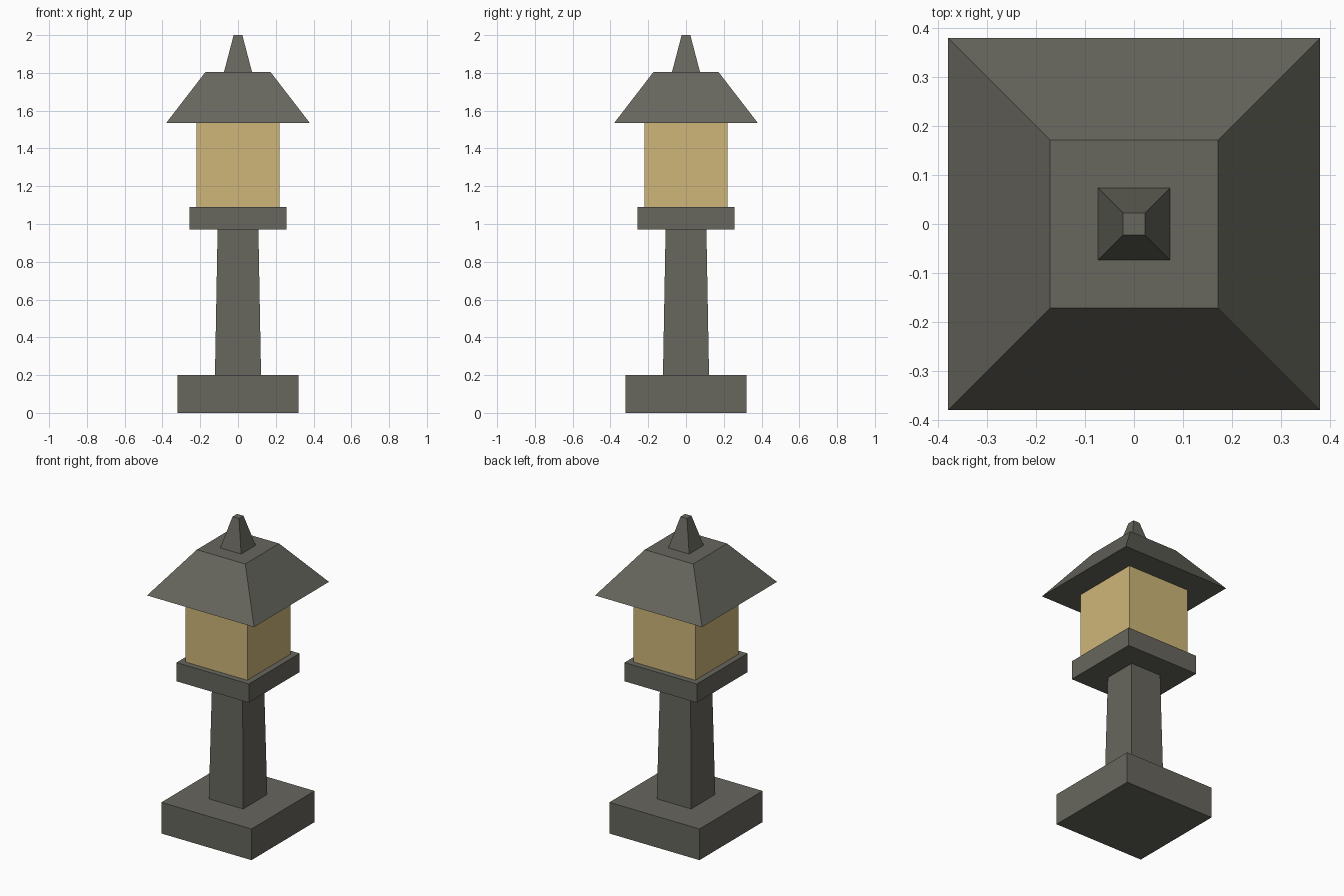
import bpy, bmesh

if "Cube" in bpy.data.objects:
    bpy.data.objects.remove(bpy.data.objects["Cube"])


def material(name, color):
    m = bpy.data.materials.new(name)
    m.diffuse_color = (*color, 1.0)
    m.use_nodes = True
    m.node_tree.nodes["Principled BSDF"].inputs["Base Color"].default_value = m.diffuse_color
    return m


stone = material("grey stone", (0.135, 0.133, 0.110))
glow = material("warm lamp glow", (0.62, 0.47, 0.19))


def square_block(name, z0, z1, bottom, top, mat):
    """Square block from z0 to z1 with half-widths bottom and top."""
    bm = bmesh.new()
    bmesh.ops.create_cube(bm, size=2)
    for v in bm.verts:
        upper = v.co.z > 0
        half = top if upper else bottom
        v.co.x *= half
        v.co.y *= half
        v.co.z = z1 if upper else z0
    mesh = bpy.data.meshes.new(name)
    bm.to_mesh(mesh)
    bm.free()
    mesh.materials.append(mat)
    obj = bpy.data.objects.new(name, mesh)
    bpy.context.collection.objects.link(obj)
    return obj


# Lantern stacked from the ground up
square_block("base", 0.0, 0.20, 0.32, 0.32, stone)
square_block("post", 0.20, 0.97, 0.122, 0.108, stone)
square_block("platform", 0.97, 1.09, 0.257, 0.257, stone)
square_block("lamp_box", 1.09, 1.535, 0.22, 0.22, glow)
square_block("roof", 1.535, 1.805, 0.38, 0.172, stone)
square_block("finial", 1.805, 2.0, 0.074, 0.023, stone)
